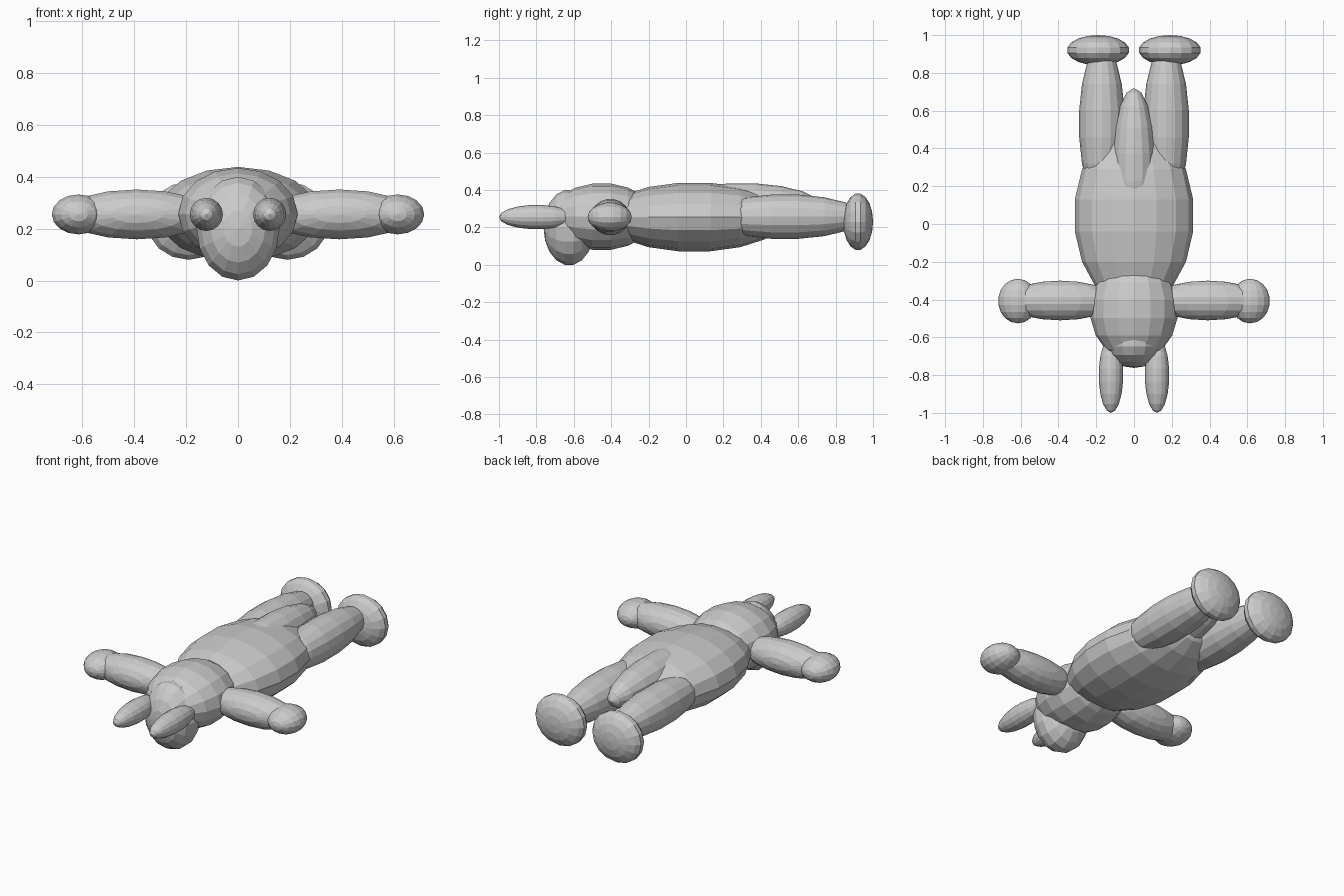
import bpy, math
from mathutils import Matrix

if "Cube" in bpy.data.objects:
    bpy.data.objects.remove(bpy.data.objects["Cube"])

SEGMENTS, RINGS = 16, 9
WIDEN = 1 / math.cos(math.radians(10))  # widest ring sits 10 degrees off the equator


def ellipsoid(name, centre, radii):
    """Low-poly flat-shaded ellipsoid with its poles along y."""
    bpy.ops.mesh.primitive_uv_sphere_add(segments=SEGMENTS, ring_count=RINGS, radius=1)
    ob = bpy.context.object
    ob.name = ob.data.name = name
    rx, ry, rz = radii
    ob.data.transform(Matrix.Diagonal((rx * WIDEN, ry, rz * WIDEN, 1))
                      @ Matrix.Rotation(math.radians(90), 4, 'X'))
    ob.location = centre
    return ob


def pair(name, centre, radii):
    """The same part on the left and the right."""
    x, y, z = centre
    ellipsoid(name + "_right", (x, y, z), radii)
    ellipsoid(name + "_left", (-x, y, z), radii)


# Trunk, head, muzzle and tail on the centre line
ellipsoid("body", (0, 0.045, 0.255), (0.313, 0.49, 0.183))
ellipsoid("head", (0, -0.45, 0.257), (0.23, 0.28, 0.177))
ellipsoid("muzzle", (0, -0.625, 0.2), (0.16, 0.137, 0.2))
ellipsoid("tail", (0, 0.3, 0.315), (0.115, 0.42, 0.12))

# Mirrored ears, arms, hands, legs and feet
pair("ear", (0.122, -0.8, 0.255), (0.064, 0.2, 0.064))
pair("arm", (0.39, -0.405, 0.255), (0.29, 0.105, 0.096))
pair("hand", (0.615, -0.408, 0.255), (0.103, 0.118, 0.077))
pair("leg", (0.17, 0.53, 0.257), (0.12, 0.42, 0.118))
pair("foot", (0.19, 0.92, 0.23), (0.163, 0.08, 0.15))
